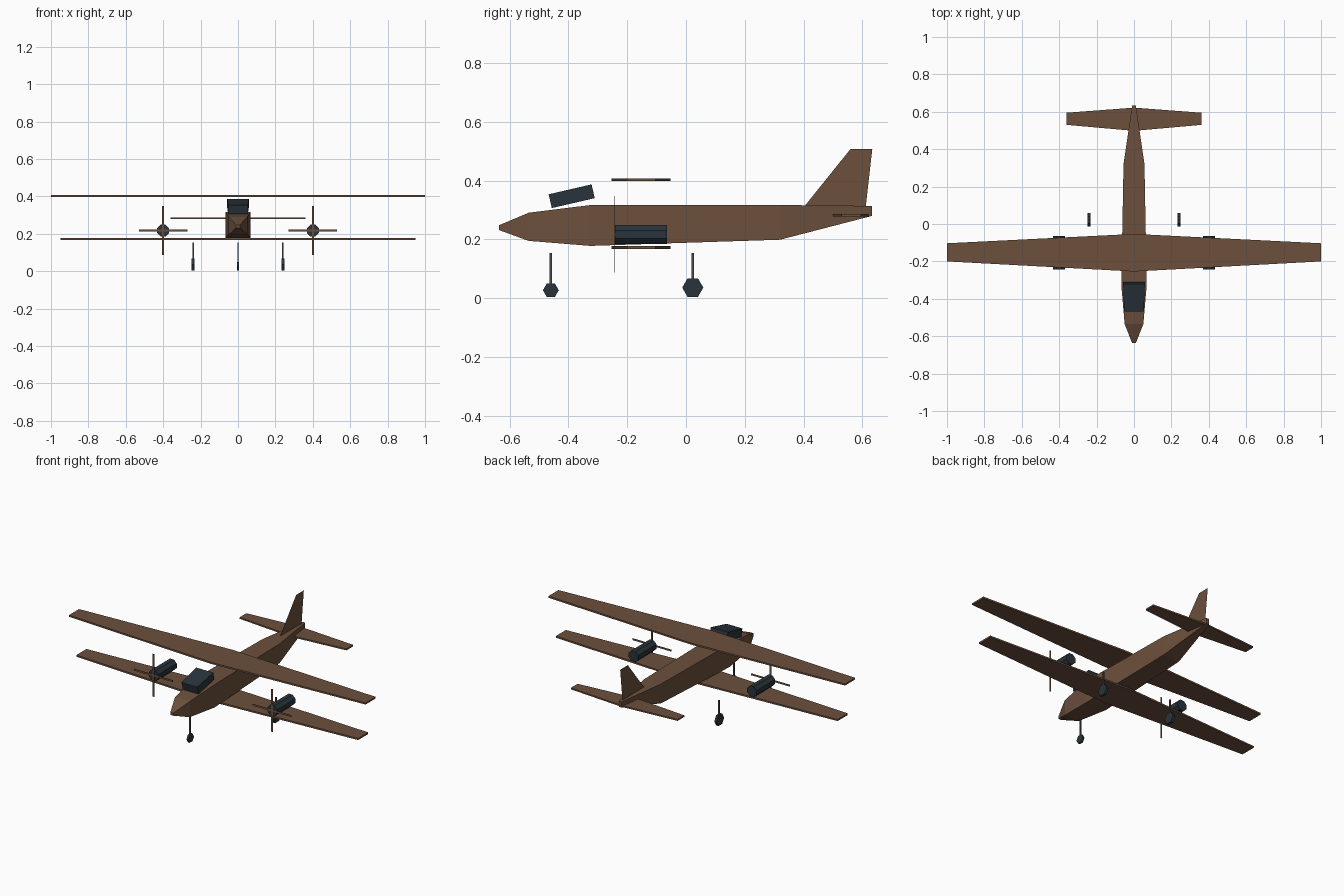
import bpy, bmesh
from math import pi, radians
from mathutils import Matrix, Vector

old = bpy.data.objects.get("Cube")
if old:
    bpy.data.objects.remove(old, do_unlink=True)


def material(name, rgb):
    m = bpy.data.materials.new(name)
    m.use_nodes = True
    m.diffuse_color = (*rgb, 1)
    m.node_tree.nodes["Principled BSDF"].inputs["Base Color"].default_value = (*rgb, 1)
    return m


BROWN = material("brown paint", (0.15, 0.08, 0.046))
SLATE = material("dark slate", (0.022, 0.034, 0.043))
GREY = material("strut grey", (0.07, 0.07, 0.07))


def finish(name, bm, mat):
    bmesh.ops.recalc_face_normals(bm, faces=bm.faces)
    mesh = bpy.data.meshes.new(name)
    bm.to_mesh(mesh)
    bm.free()
    mesh.materials.append(mat)
    obj = bpy.data.objects.new(name, mesh)
    bpy.context.collection.objects.link(obj)
    return obj


def loft(name, rings, mat):
    """Skin a row of matching rings and cap both ends."""
    bm = bmesh.new()
    rows = [[bm.verts.new(p) for p in ring] for ring in rings]
    n = len(rows[0])
    for a, b in zip(rows, rows[1:]):
        for i in range(n):
            j = (i + 1) % n
            bm.faces.new((a[i], a[j], b[j], b[i]))
    bm.faces.new(rows[0])
    bm.faces.new(rows[-1])
    return finish(name, bm, mat)


def box(name, centre, size, mat):
    bm = bmesh.new()
    bmesh.ops.create_cube(bm, size=1, matrix=Matrix.Translation(centre) @ Matrix.Diagonal((*size, 1)))
    return finish(name, bm, mat)


def cylinder(name, centre, radius, depth, sides, axis, turn, mat):
    bm = bmesh.new()
    lay = Matrix.Rotation(pi / 2, 4, 'X' if axis == 'Y' else 'Y')
    bmesh.ops.create_cone(bm, cap_ends=True, segments=sides, radius1=radius, radius2=radius, depth=depth,
                          matrix=Matrix.Translation(centre) @ lay @ Matrix.Rotation(turn, 4, 'Z'))
    return finish(name, bm, mat)


def wing(name, span, root, tip, z, thick, mat):
    """Tapered flat wing: root and tip are (front y, back y)."""
    rings = []
    for x, (y0, y1) in ((-span, tip), (0, root), (span, tip)):
        rings.append([(x, y0, z), (x, y1, z), (x, y1, z + thick), (x, y0, z + thick)])
    return loft(name, rings, mat)


# Fuselage: stations of y, half width, bottom, top
stations = [(-0.637, 0.010, 0.232, 0.248), (-0.535, 0.050, 0.195, 0.291),
            (-0.325, 0.068, 0.178, 0.317), (0.32, 0.056, 0.199, 0.317),
            (0.633, 0.010, 0.280, 0.314)]
loft("fuselage", [[(-w, y, b), (w, y, b), (w, y, t), (-w, y, t)] for y, w, b, t in stations], BROWN)

# Wings and tailplane
wing("upper_wing", 1.0, (-0.254, -0.053), (-0.20, -0.103), 0.398, 0.010, BROWN)
wing("lower_wing", 0.95, (-0.254, -0.053), (-0.20, -0.103), 0.168, 0.010, BROWN)
wing("tailplane", 0.36, (0.498, 0.622), (0.53, 0.595), 0.278, 0.009, BROWN)

# Fin: a single sheet
bm = bmesh.new()
bm.faces.new([bm.verts.new((0, y, z)) for y, z in
              ((0.404, 0.314), (0.56, 0.508), (0.634, 0.508), (0.612, 0.314))])
finish("tail_fin", bm, BROWN)

# Cockpit canopy: tilted block, slightly wider at the back
tilt = Matrix.Translation((0, -0.389, 0.347)) @ Matrix.Rotation(radians(13), 4, 'X')
loft("canopy", [[tilt @ Vector((sx * w, y, sz * 0.024)) for sx, sz in ((-1, -1), (1, -1), (1, 1), (-1, 1))]
                for y, w in ((-0.075, 0.053), (0.075, 0.058))], SLATE)

# Engines, propellers and main gear on both sides
for side, s in (("left", 1), ("right", -1)):
    cylinder(f"{side}_engine", (s * 0.4, -0.153, 0.217), 0.0345, 0.178, 8, 'Y', pi / 8, SLATE)
    hub = (s * 0.4, -0.243, 0.218)
    box(f"{side}_propeller_upright", hub, (0.011, 0.002, 0.26), BROWN)
    box(f"{side}_propeller_level", hub, (0.26, 0.002, 0.011), BROWN)


def gear(name, x, y, radius, width):
    cylinder(name + "_wheel", (x, y, radius), radius, width, 6, 'X', 0, SLATE)
    box(name + "_strut", (x, y, 0.096), (0.008, 0.008, 0.116), GREY)


gear("nose_gear", 0, -0.46, 0.027, 0.013)
gear("left_gear", 0.24, 0.023, 0.036, 0.016)
gear("right_gear", -0.24, 0.023, 0.036, 0.016)
